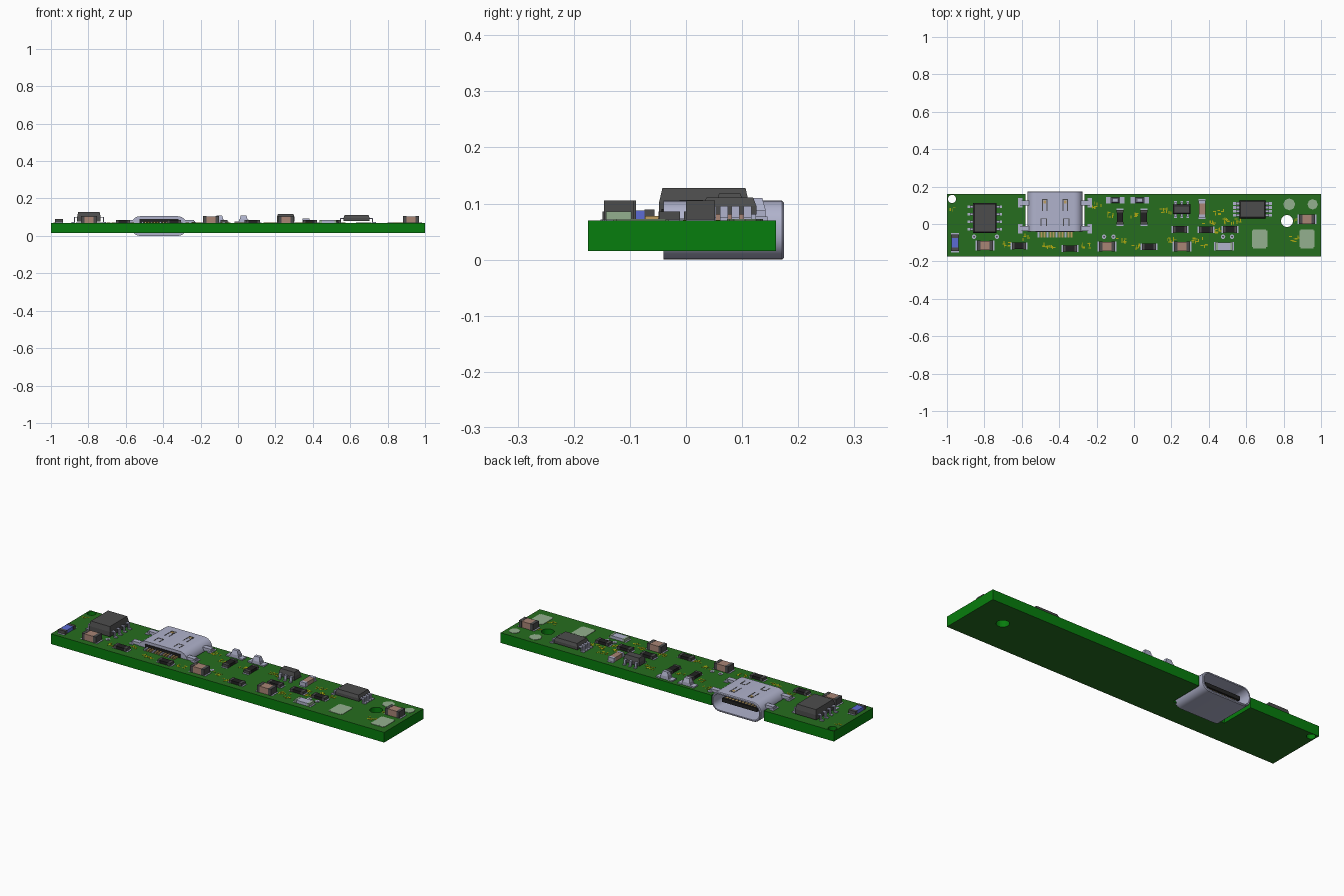
import bpy, bmesh, math, random
from mathutils import Matrix, Vector

random.seed(4)
if "Cube" in bpy.data.objects:
    bpy.data.objects.remove(bpy.data.objects["Cube"])

COLOURS = {  # sRGB values, converted to linear below
    "edge green": (0.03, 0.49, 0.05), "mask green": (0.15, 0.43, 0.12),
    "steel": (0.69, 0.70, 0.80), "charcoal": (0.30, 0.30, 0.30),
    "black": (0.13, 0.13, 0.13), "tan": (0.66, 0.52, 0.46),
    "blue": (0.36, 0.42, 0.83), "yellow": (0.68, 0.66, 0.06),
    "pale pad": (0.58, 0.69, 0.56), "gold": (0.75, 0.62, 0.38)}
NAMES = list(COLOURS)
MATS = []
for label, rgb in COLOURS.items():
    m = bpy.data.materials.new(label)
    m.use_nodes = True
    lin = [((c + 0.055) / 1.055) ** 2.4 if c > 0.04 else c / 12.92 for c in rgb] + [1]
    m.diffuse_color = lin
    m.node_tree.nodes["Principled BSDF"].inputs["Base Color"].default_value = lin
    MATS.append(m)

TOP, BOTTOM = 0.07, 0.015


class Part:
    """Collects coloured primitives into one mesh object."""
    def __init__(self, name, x=0, y=0, turn=0):
        self.name, self.bm = name, bmesh.new()
        self.place = Matrix.Translation((x, y, 0)) @ Matrix.Rotation(turn, 4, "Z")

    def paint(self, verts, colour):
        bmesh.ops.transform(self.bm, matrix=self.place, verts=verts)
        for f in {f for v in verts for f in v.link_faces}:
            f.material_index = NAMES.index(colour)

    def box(self, colour, x, y, z0, z1, w, d, taper=0):
        verts = bmesh.ops.create_cube(self.bm, size=1)["verts"]
        for v in verts:
            s = taper if v.co.z > 0 else 0
            v.co = Vector((x + v.co.x * (w - s), y + v.co.y * (d - s),
                           z1 if v.co.z > 0 else z0))
        self.paint(verts, colour)

    def disc(self, colour, x, y, z0, z1, r, sides=16):
        verts = bmesh.ops.create_cone(self.bm, cap_ends=True, segments=sides,
            radius1=r, radius2=r, depth=z1 - z0,
            matrix=Matrix.Translation((x, y, (z0 + z1) / 2)))["verts"]
        self.paint(verts, colour)

    def done(self):
        bmesh.ops.recalc_face_normals(self.bm, faces=self.bm.faces)
        mesh = bpy.data.meshes.new(self.name)
        self.bm.to_mesh(mesh)
        self.bm.free()
        for m in MATS:
            mesh.materials.append(m)
        ob = bpy.data.objects.new(self.name, mesh)
        bpy.context.collection.objects.link(ob)
        return ob


# Board with connector notch and two drilled holes
p = Part("board")
p.box("edge green", 0, -0.0075, BOTTOM, TOP, 2, 0.335)
board = p.done()
c = Part("board_cutter")
c.box("edge green", -0.4225, 0.1, -0.1, 0.2, 0.315, 0.26)
c.disc("edge green", -0.973, 0.134, -0.1, 0.2, 0.022, 24)
c.disc("edge green", 0.818, 0.016, -0.1, 0.2, 0.032, 24)
cutter = c.done()
cutter.hide_render = True
mod = board.modifiers.new("cut", "BOOLEAN")
mod.operation, mod.object, mod.solver = "DIFFERENCE", cutter, "EXACT"
bpy.context.view_layer.objects.active = board
bpy.ops.object.modifier_apply(modifier="cut")
bpy.data.objects.remove(cutter)
for f in board.data.polygons:
    f.material_index = 1 if abs(f.normal.z) > 0.5 else 0

# Connector: hollow rounded shell open at the back
CX, CZ, HW, HH, R = -0.4225, 0.0525, 0.1475, 0.0525, 0.046


def ring(inset, y):
    pts = []
    for k in range(4):
        sx, sz = (1, -1, -1, 1)[k], (1, 1, -1, -1)[k]
        for i in range(7):
            a = math.pi / 2 * (k + i / 6)
            pts.append(Vector((CX + sx * (HW - R) + (R - inset) * math.cos(a), y,
                               CZ + sz * (HH - R) + (R - inset) * math.sin(a))))
    return pts


p = Part("connector_shell")
loops = [[p.bm.verts.new(v) for v in ring(i, y)]
         for i, y in ((0, -0.04), (0, 0.171), (0.004, 0.175), (0.01, 0.175), (0.01, -0.01))]
for a, b in zip(loops, loops[1:]):
    for i in range(len(a)):
        j = (i + 1) % len(a)
        p.bm.faces.new((a[i], a[j], b[j], b[i]))
p.bm.faces.new(loops[0])
p.bm.faces.new(loops[-1])
p.paint(list(p.bm.verts), "steel")
shell = p.done()
bpy.ops.object.select_all(action="DESELECT")
shell.select_set(True)
bpy.context.view_layer.objects.active = shell
bpy.ops.object.shade_smooth_by_angle()

p = Part("connector_tongue")
p.box("black", CX, 0.06, 0.042, 0.063, 0.21, 0.17)
for i in range(10):
    for z in (0.041, 0.063):
        p.box("gold", CX + (i - 4.5) * 0.019, 0.08, z, z + 0.001, 0.01, 0.11)
p.done()

p = Part("connector_pins")
for i in range(12):
    p.box("gold" if i % 3 else "steel", CX + (i - 5.5) * 0.016, -0.052, TOP, 0.078, 0.009, 0.042)
p.box("black", CX, -0.036, 0.03, 0.09, 0.21, 0.016)
p.done()

# Spring slits and solder legs, mirrored about the connector
p = Part("connector_spring_slits")
for s in (-1, 1):
    for off in (0.042, 0.066):
        p.box("charcoal", CX + s * off, 0.1, 0.1045, 0.106, 0.005, 0.06)
    p.box("charcoal", CX + s * 0.054, 0.131, 0.1045, 0.106, 0.029, 0.005)
    p.box("gold", CX + s * 0.054, 0.118, 0.1045, 0.1058, 0.014, 0.016)
    for off in (0.045, 0.075):
        p.box("charcoal", CX + s * off, 0.008, 0.1045, 0.106, 0.005, 0.04)
    p.box("charcoal", CX + s * 0.06, 0.028, 0.1045, 0.106, 0.035, 0.005)
p.done()
p = Part("connector_legs")
for s in (-1, 1):
    for y in (0.113, -0.025):
        p.box("steel", CX + s * 0.163, y, 0.068, 0.085, 0.05, 0.026)
        p.box("steel", CX + s * 0.186, y, 0.02, 0.08, 0.012, 0.028)
        p.box("steel", CX + s * 0.186, y, TOP, 0.073, 0.024, 0.05)
p.done()


# Leaded chips: body plus stepped leads on the two sides along x
def chip(name, x, y, w, d, z0, z1, pins, pitch, reach, turn=0):
    p = Part(name, x, y, turn)
    mid = (z0 + z1) / 2
    p.box("charcoal", 0, 0, z0, mid, w, d)
    p.box("charcoal", 0, 0, mid, z1, w, d, 0.012)
    for s in (-1, 1):
        for i in range(pins):
            py = (i - (pins - 1) / 2) * pitch
            p.box("steel", s * (w / 2 + reach * 0.25), py, mid - 0.005, mid, reach * 0.6, 0.014)
            p.box("steel", s * (w / 2 + reach * 0.5), py, TOP, mid, 0.006, 0.014)
            p.box("steel", s * (w / 2 + reach * 0.75), py, TOP, 0.075, reach * 0.6, 0.014)
    p.done()


chip("large_chip", -0.797, 0.032, 0.126, 0.16, 0.076, 0.128, 4, 0.04, 0.028)
chip("flat_chip", 0.634, 0.078, 0.14, 0.095, 0.08, 0.111, 4, 0.021, 0.032)
chip("small_chip", 0.255, 0.078, 0.05, 0.095, 0.078, 0.118, 3, 0.033, 0.02, math.pi / 2)


# Two-ended parts: coloured body between end caps
def passive(name, x, y, body, cap, length, width, top, end, turn=0):
    p = Part(name, x, y, turn)
    p.box(body, 0, 0, TOP, top - 0.001, length - 2 * end, width - 0.002)
    for s in (-1, 1):
        p.box(cap, s * (length - end) / 2, 0, TOP, top, end, width)
        p.box("steel", s * (length / 2 + 0.002), 0, TOP, 0.0715, 0.012, width)
    p.done()


Q = math.pi / 2
for x, y in ((-0.797, -0.115), (-0.144, -0.12), (0.257, -0.12), (0.925, 0.026)):
    passive("tan_capacitor", x, y, "tan", "charcoal", 0.084, 0.052, 0.105, 0.017)
passive("upright_capacitor", 0.364, 0.08, "tan", "steel", 0.09, 0.036, 0.092, 0.016, Q)
for x, y in ((-0.615, -0.117), (-0.342, -0.131), (0.08, -0.121),
             (0.246, -0.029), (0.385, -0.031), (0.513, -0.029)):
    passive("resistor", x, y, "black", "charcoal", 0.076, 0.036, 0.086, 0.014)
for x in (-0.075, 0.053):
    passive("upright_resistor", x, 0.036, "black", "charcoal", 0.08, 0.036, 0.086, 0.014, Q)
passive("blue_part", -0.957, -0.1, "blue", "charcoal", 0.088, 0.042, 0.089, 0.018, Q)
passive("lamp", 0.482, -0.12, "steel", "pale pad", 0.09, 0.045, 0.086, 0.012)
for x in (-0.1, 0.03):
    p = Part("button_diode", x, 0.127)
    p.box("steel", 0, 0, TOP, 0.088, 0.05, 0.03)
    p.box("steel", 0, 0, 0.088, 0.11, 0.042, 0.03, 0.012)
    for s in (-1, 1):
        p.box("steel", s * 0.037, 0, TOP, 0.077, 0.024, 0.036)
    p.done()

# Bare solder pads and plated test points
p = Part("solder_pads")
for x in (0.672, 0.925):
    p.box("pale pad", x, -0.08, TOP, 0.072, 0.082, 0.088)
    p.box("pale pad", x, -0.08, TOP, 0.0719, 0.07, 0.1)
for x, r in ((0.83, 0.032), (0.955, 0.028)):
    p.disc("pale pad", x, 0.105, TOP, 0.072, r, 8)
for x in (-0.855, -0.733, -0.16, -0.11, 0.476, 0.524):
    p.disc("steel", x, -0.068, TOP, 0.072, 0.012)
    p.disc("charcoal", x, -0.068, TOP, 0.0725, 0.005)
p.done()

# Yellow printed marks: clusters of short random strokes
p = Part("printed_marks")
for x, y, w in ((-0.97, 0.08, 0.03), (-0.67, -0.11, 0.06), (-0.46, -0.115, 0.08),
                (-0.26, -0.115, 0.05), (-0.2, 0.1, 0.05), (-0.13, 0.05, 0.04),
                (0, 0.045, 0.04), (-0.07, -0.085, 0.05), (0.01, -0.12, 0.05),
                (0.17, 0.07, 0.06), (0.19, -0.085, 0.06), (0.34, -0.085, 0.06),
                (0.375, -0.12, 0.03), (0.45, -0.04, 0.05), (0.45, 0.06, 0.06),
                (0.53, 0.015, 0.1), (0.4, 0.0, 0.06), (0.86, -0.08, 0.06),
                (0.87, 0.02, 0.03), (-0.58, -0.07, 0.04)):
    for i in range(int(w * 160)):
        tall = random.random() < 0.5
        p.box("yellow", x + random.uniform(-w, w) / 2, y + random.uniform(-0.013, 0.013),
              TOP, 0.071, 0.005 if tall else 0.015, 0.016 if tall else 0.005)
p.done()
